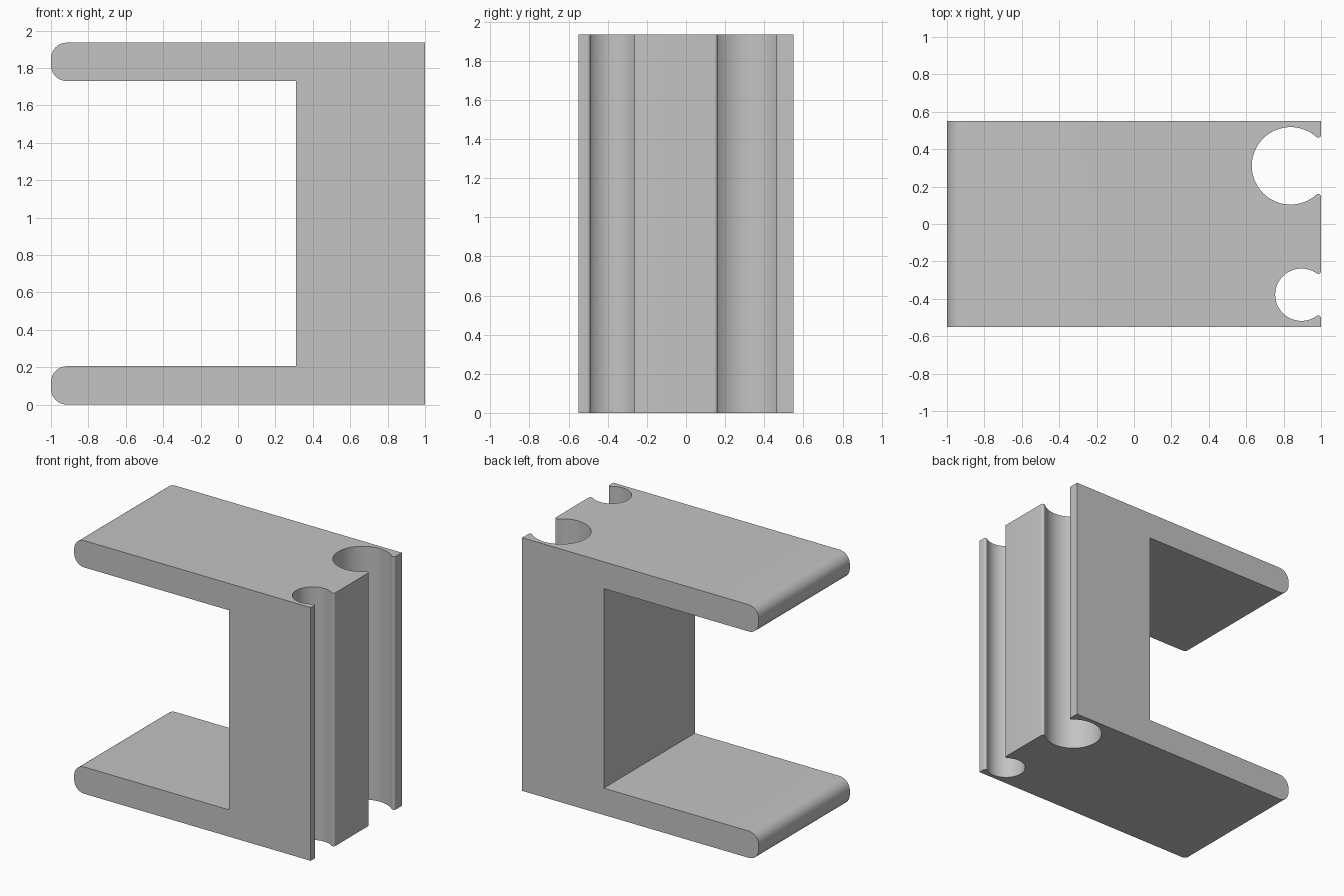
import bpy
import bmesh
from math import sin, cos, atan2, sqrt, pi, radians
from mathutils import Vector

cube = bpy.data.objects.get("Cube")
if cube:
    bpy.data.objects.remove(cube, do_unlink=True)

DEPTH, HEIGHT, ARM = 1.1, 1.935, 0.205
TIP_RADIUS, INNER_X = 0.085, 0.31

grey = bpy.data.materials.new("plain grey")
grey.use_nodes = True
grey.diffuse_color = (0.55, 0.55, 0.55, 1)
grey.node_tree.nodes["Principled BSDF"].inputs["Base Color"].default_value = (0.55, 0.55, 0.55, 1)


def arc(cx, cy, r, start, end, steps):
    angles = [start + (end - start) * i / steps for i in range(steps + 1)]
    return [(cx + r * cos(a), cy + r * sin(a)) for a in angles]


def prism(name, points, offset):
    """Extrude a closed outline of 3D points along offset."""
    bm = bmesh.new()
    face = bm.faces.new([bm.verts.new(p) for p in points])
    moved = bmesh.ops.extrude_face_region(bm, geom=[face])["geom"]
    verts = [v for v in moved if isinstance(v, bmesh.types.BMVert)]
    bmesh.ops.translate(bm, verts=verts, vec=Vector(offset))
    bmesh.ops.recalc_face_normals(bm, faces=bm.faces)
    mesh = bpy.data.meshes.new(name)
    bm.to_mesh(mesh)
    bm.free()
    mesh.materials.append(grey)
    obj = bpy.data.objects.new(name, mesh)
    bpy.context.collection.objects.link(obj)
    return obj


def groove(name, cx, cy, r, lip):
    """Round channel opening through the x = 1 face between rounded lips."""
    lip_x = 1 - lip
    dy = sqrt((r + lip) ** 2 - (lip_x - cx) ** 2)
    a = atan2(dy, lip_x - cx)
    outline = [(1.1, cy + dy)]
    outline += arc(lip_x, cy + dy, lip, 0, a - pi, 10)
    outline += arc(cx, cy, r, a, 2 * pi - a, 64)[1:-1]
    outline += arc(lip_x, cy - dy, lip, pi - a, 0, 10)
    outline += [(1.1, cy - dy)]
    cutter = prism(name, [(x, y, -0.1) for x, y in outline], (0, 0, HEIGHT + 0.2))
    cutter.hide_render = True
    return cutter


def arm_tip(z):
    """Rounded arm end, traced from its top to its bottom."""
    x = -1 + TIP_RADIUS
    return (arc(x, z + ARM - TIP_RADIUS, TIP_RADIUS, pi / 2, pi, 12)
            + arc(x, z + TIP_RADIUS, TIP_RADIUS, pi, 1.5 * pi, 12))


# C-shaped body: two arms joined by a thick back block
side = [(1, 0), (1, HEIGHT)] + arm_tip(HEIGHT - ARM)
side += [(INNER_X, HEIGHT - ARM), (INNER_X, ARM)] + arm_tip(0)
body = prism("clip_body", [(x, -DEPTH / 2, z) for x, z in side], (0, DEPTH, 0))

bpy.ops.object.select_all(action="DESELECT")
bpy.context.view_layer.objects.active = body
body.select_set(True)

# Large and small snap-in channels
for cutter in (groove("large_channel", 0.837, 0.311, 0.207, 0.015),
               groove("small_channel", 0.895, -0.378, 0.14, 0.015)):
    cut = body.modifiers.new(cutter.name, "BOOLEAN")
    cut.operation = "DIFFERENCE"
    cut.solver = "EXACT"
    cut.object = cutter
    bpy.ops.object.modifier_apply(modifier=cut.name)
    bpy.data.objects.remove(cutter, do_unlink=True)

bpy.ops.object.shade_smooth_by_angle(angle=radians(30))
